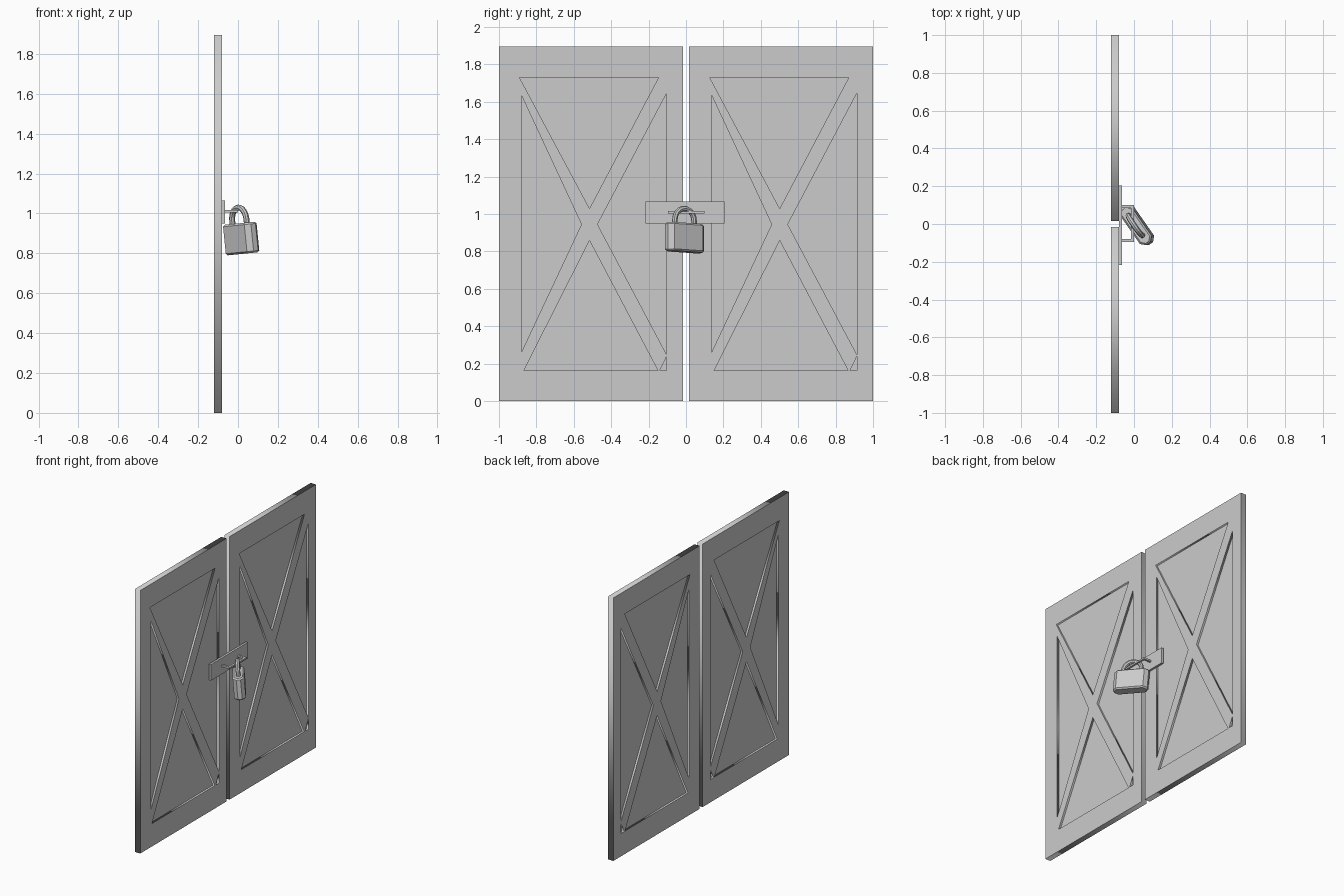
import bpy, bmesh
from math import pi, sin, cos, radians
from mathutils import Matrix, Vector

if "Cube" in bpy.data.objects:
    bpy.data.objects.remove(bpy.data.objects["Cube"])

grey = bpy.data.materials.new("plain grey")
grey.use_nodes = True
grey.diffuse_color = (0.6, 0.6, 0.6, 1)
grey.node_tree.nodes["Principled BSDF"].inputs["Base Color"].default_value = grey.diffuse_color


def add(name, data, matrix=Matrix()):
    obj = bpy.data.objects.new(name, data)
    bpy.context.scene.collection.objects.link(obj)
    data.materials.append(grey)
    obj.matrix_world = matrix
    return obj


def box(name, low, high):
    low, high = Vector(low), Vector(high)
    bm = bmesh.new()
    bmesh.ops.create_cube(bm, size=1)
    bmesh.ops.scale(bm, vec=high - low, verts=bm.verts)
    bmesh.ops.translate(bm, vec=(low + high) / 2, verts=bm.verts)
    mesh = bpy.data.meshes.new(name)
    bm.to_mesh(mesh)
    bm.free()
    return add(name, mesh)


def spline(curve, points, closed):
    s = curve.splines.new("POLY")
    s.points.add(len(points) - 1)
    for p, co in zip(s.points, points):
        p.co = (*co, 1) if len(co) == 3 else (*co, 0, 1)
    s.use_cyclic_u = closed


def to_mesh(obj):
    # Swap a curve object for its finished mesh
    mesh = bpy.data.meshes.new_from_object(obj.evaluated_get(bpy.context.evaluated_depsgraph_get()))
    name, matrix, curve = obj.name, obj.matrix_world.copy(), obj.data
    bpy.data.objects.remove(obj)
    bpy.data.curves.remove(curve)
    mesh.materials.clear()
    return add(name, mesh, matrix)


# Door outline and the openings between the crossed braces (y, z from the door's edge)
outline = [(0, 0), (0.983, 0), (0.983, 1.895), (0, 1.895)]
openings = [
    [(0.11, 1.73), (0.853, 1.73), (0.484, 1.03)],
    [(0.12, 0.262), (0.12, 1.635), (0.441, 0.945)],
    [(0.134, 0.165), (0.849, 0.165), (0.484, 0.858)],
    [(0.896, 0.25), (0.896, 1.645), (0.527, 0.945)],
    [(0.861, 0.165), (0.896, 0.165), (0.896, 0.238)],
]
# Curve plane turned so that it stands along y and z
upright = Matrix.Rotation(pi / 2, 4, "Z") @ Matrix.Rotation(pi / 2, 4, "X")

for side, start in (("right", -1.0), ("left", 0.017)):
    curve = bpy.data.curves.new(side + "_door_frame", "CURVE")
    curve.dimensions = "2D"
    curve.fill_mode = "BOTH"
    curve.extrude = 0.021
    for loop in [outline] + openings:
        spline(curve, loop, True)
    frame = add(side + "_door_frame", curve, Matrix.Translation((-0.1, start, 0)) @ upright)
    bpy.context.view_layer.update()
    to_mesh(frame)
    box(side + "_door_panel", (-0.107, start + 0.08, 0.13), (-0.093, start + 0.93, 1.77))

# Hasp plate with its square staple
box("hasp_plate", (-0.08, -0.217, 0.95), (-0.064, 0.205, 1.066))
for name, y in (("staple_right_arm", -0.095), ("staple_left_arm", 0.085)):
    box(name, (-0.07, y, 1.004), (0, y + 0.015, 1.016))
box("staple_bar", (-0.015, -0.08, 1.004), (0, 0.085, 1.016))

# Padlock hangs turned and slightly tilted
hang = (Matrix.Translation((0.016, -0.008, 0.874))
        @ Matrix.Rotation(-0.1, 4, "Y") @ Matrix.Rotation(radians(-55), 4, "Z"))

body = box("padlock_body", (-0.117, -0.038, -0.077), (0.117, 0.038, 0.077))
body.matrix_world = hang
bm = bmesh.new()
bm.from_mesh(body.data)
uprights = [e for e in bm.edges if abs(e.verts[0].co.z - e.verts[1].co.z) > 0.1]
bmesh.ops.bevel(bm, geom=uprights, offset=0.024, segments=1, affect="EDGES")
rims = [e for e in bm.edges if abs(e.verts[0].co.z - e.verts[1].co.z) < 0.01]
bmesh.ops.bevel(bm, geom=rims, offset=0.009, segments=1, affect="EDGES")
bm.to_mesh(body.data)
bm.free()

# Shackle
arch = [(0.0625 * cos(pi * i / 12), 0, 0.0935 + 0.0625 * sin(pi * i / 12)) for i in range(13)]
curve = bpy.data.curves.new("padlock_shackle", "CURVE")
curve.dimensions = "3D"
curve.bevel_depth = 0.015
curve.bevel_resolution = 2
curve.use_fill_caps = True
spline(curve, [(0.0625, 0, 0.06)] + arch + [(-0.0625, 0, 0.06)], False)
shackle = add("padlock_shackle", curve, hang)
bpy.context.view_layer.update()
shackle = to_mesh(shackle)
for poly in shackle.data.polygons:
    poly.use_smooth = False
